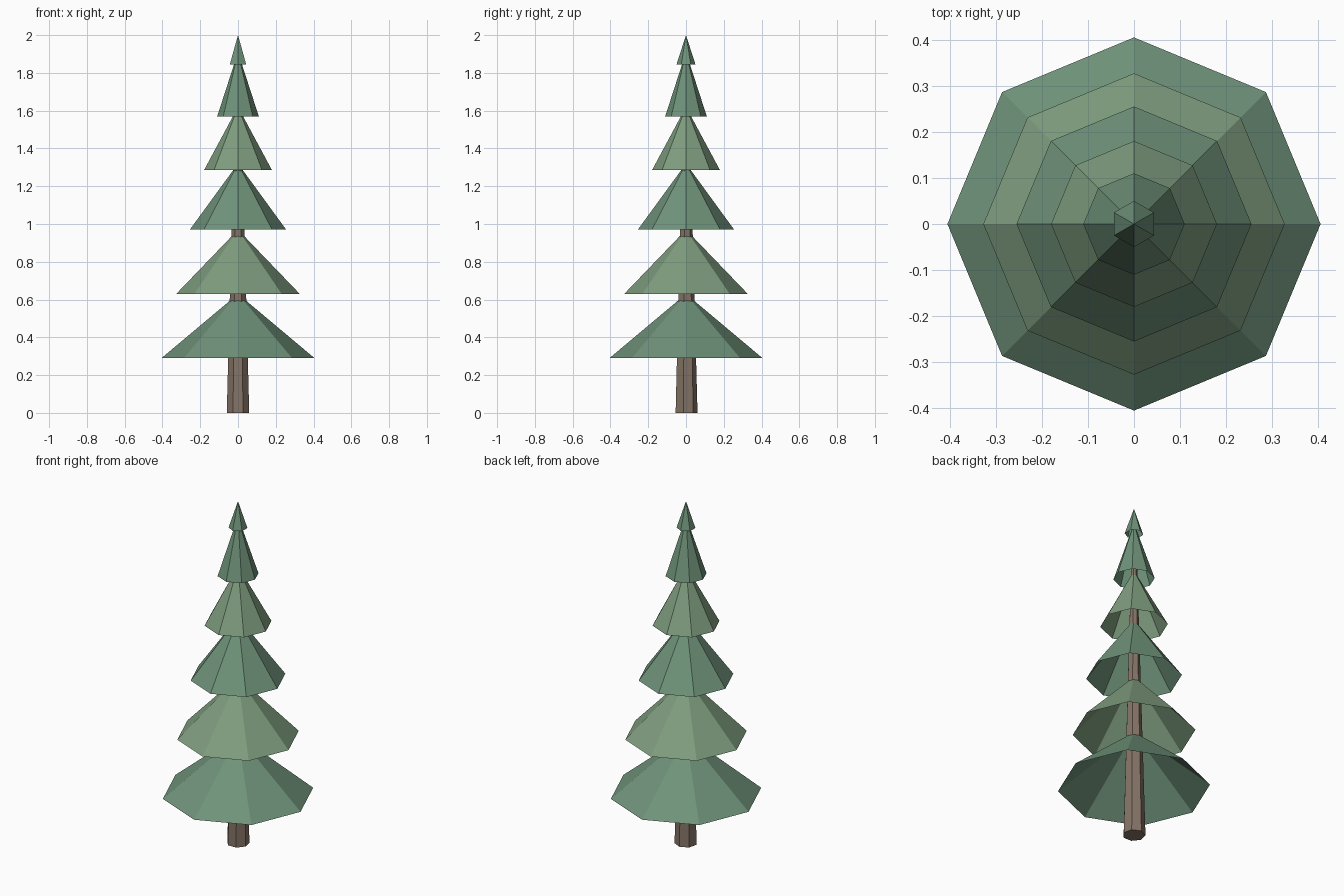
import bpy
import bmesh
from math import sin, cos, tau

if "Cube" in bpy.data.objects:
    bpy.data.objects.remove(bpy.data.objects["Cube"])


def material(name, rgb):
    m = bpy.data.materials.new(name)
    m.diffuse_color = (*rgb, 1)
    m.use_nodes = True
    m.node_tree.nodes["Principled BSDF"].inputs["Base Color"].default_value = m.diffuse_color
    return m


dark = material("dark_needles", (0.16, 0.29, 0.195))
light = material("light_needles", (0.21, 0.335, 0.21))
bark = material("bark", (0.235, 0.175, 0.135))


def ring(bm, sides, r, z):
    # first corner points towards +y
    return [bm.verts.new((r * sin(tau * i / sides), r * cos(tau * i / sides), z))
            for i in range(sides)]


def cone(name, mat, sides, r, z0, z1, top_r=0):
    """Open skirt up to an apex, or a capped tapered post if top_r is given."""
    bm = bmesh.new()
    low = ring(bm, sides, r, z0)
    if top_r:
        high = ring(bm, sides, top_r, z1)
        bm.faces.new(low)
        bm.faces.new(high)
    else:
        high = [bm.verts.new((0, 0, z1))] * sides
    for i in range(sides):
        j = (i + 1) % sides
        corners = [low[j], low[i], high[i]]
        if top_r:
            corners.append(high[j])
        bm.faces.new(corners)
    if top_r:
        bmesh.ops.recalc_face_normals(bm, faces=bm.faces)
    mesh = bpy.data.meshes.new(name)
    bm.to_mesh(mesh)
    bm.free()
    mesh.materials.append(mat)
    obj = bpy.data.objects.new(name, mesh)
    bpy.context.collection.objects.link(obj)


# Tapered seven-sided trunk
cone("trunk", bark, 7, 0.061, 0, 1.68, top_r=0.016)

# Five eight-sided branch skirts, alternating greens
tiers = [(0.405, 0.29, 0.63), (0.327, 0.63, 0.97), (0.255, 0.97, 1.32),
         (0.18, 1.285, 1.62), (0.11, 1.57, 1.91)]
for n, (r, z0, z1) in enumerate(tiers):
    cone(f"branch_tier_{n + 1}", light if n % 2 else dark, 8, r, z0, z1)

# Six-sided tip
cone("tree_tip", dark, 6, 0.05, 1.845, 2.0)
